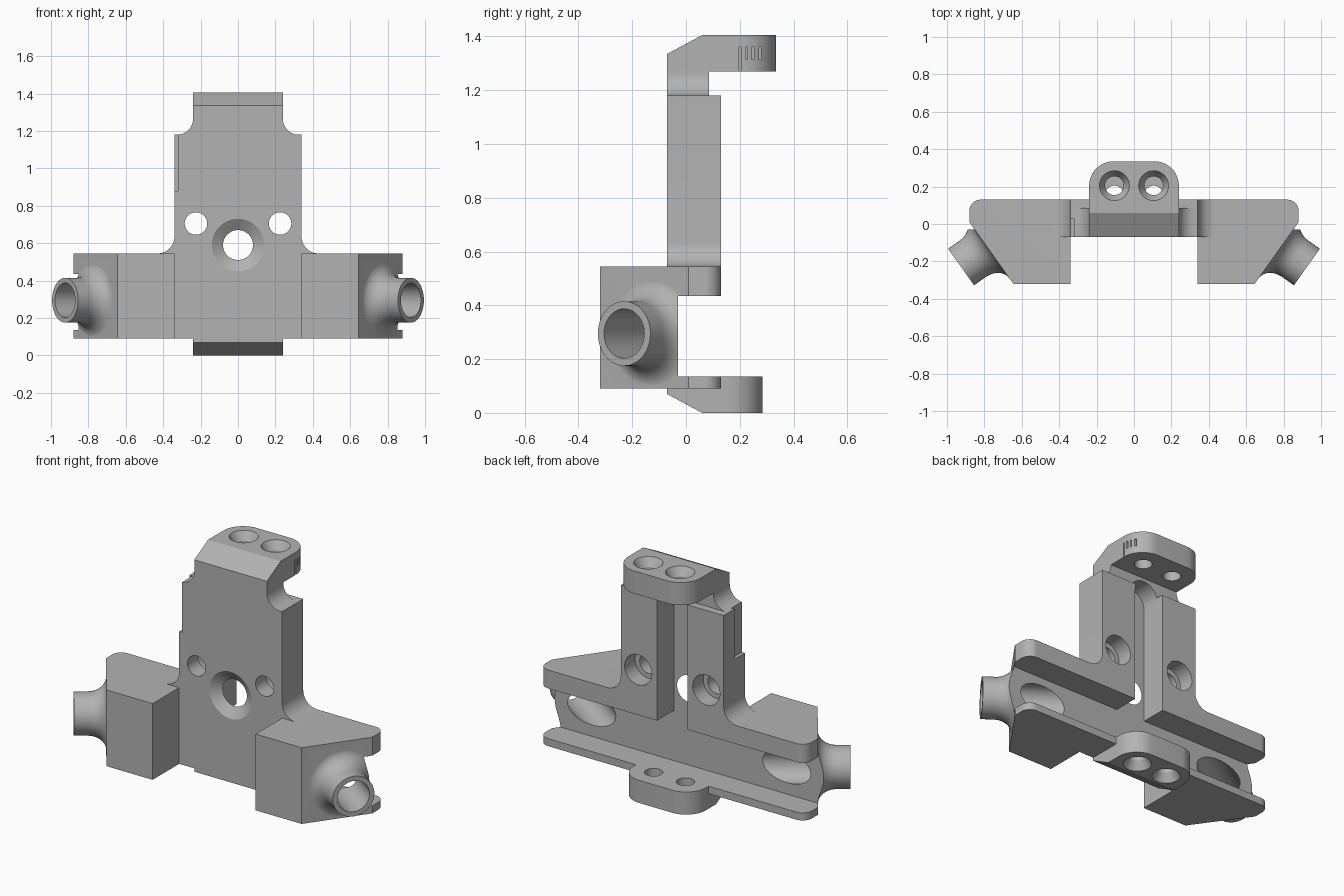
import bpy, bmesh
from math import sin, cos, pi, radians, sqrt
from mathutils import Vector, Matrix

cube = bpy.data.objects.get("Cube")
if cube:
    bpy.data.objects.remove(cube, do_unlink=True)

grey = bpy.data.materials.new("Machined grey")
grey.use_nodes = True
GREY = (0.45, 0.45, 0.45, 1)
grey.diffuse_color = GREY
grey.node_tree.nodes["Principled BSDF"].inputs["Base Color"].default_value = GREY


def add(name, bm):
    bmesh.ops.recalc_face_normals(bm, faces=bm.faces)
    mesh = bpy.data.meshes.new(name)
    bm.to_mesh(mesh)
    bm.free()
    mesh.materials.append(grey)
    ob = bpy.data.objects.new(name, mesh)
    bpy.context.collection.objects.link(ob)
    return ob


def arc(cx, cy, r, a0, a1, n=12):
    angles = [radians(a0 + (a1 - a0) * i / n) for i in range(n + 1)]
    return [(cx + r * cos(a), cy + r * sin(a)) for a in angles]


def mirrored(half):
    """Close a right-hand outline with its mirror image."""
    return half + [(-x, y) for x, y in reversed(half)]


def prism(name, outline, axis, lo, hi):
    """Extrude an outline along one axis."""
    place = {"x": lambda a, b, t: (t, a, b),
             "y": lambda a, b, t: (a, t, b),
             "z": lambda a, b, t: (a, b, t)}[axis]
    bm = bmesh.new()
    rings = [[bm.verts.new(place(a, b, t)) for a, b in outline] for t in (lo, hi)]
    bm.faces.new(rings[0])
    bm.faces.new(rings[1])
    n = len(outline)
    for i in range(n):
        j = (i + 1) % n
        bm.faces.new((rings[0][i], rings[0][j], rings[1][j], rings[1][i]))
    return add(name, bm)


def box(name, x, y, z):
    return prism(name, [(x[0], y[0]), (x[1], y[0]), (x[1], y[1]), (x[0], y[1])], "z", *z)


def turned(name, profile, origin, direction, sides=48):
    """Solid of revolution; profile holds (distance along axis, radius)."""
    turn = Vector((0, 0, 1)).rotation_difference(Vector(direction)).to_matrix().to_4x4()
    frame = Matrix.Translation(origin) @ turn
    bm = bmesh.new()
    rings = []
    for d, r in profile:
        rings.append([bm.verts.new(frame @ Vector((r * cos(2 * pi * k / sides),
                                                   r * sin(2 * pi * k / sides), d)))
                      for k in range(sides)])
    for a, b in zip(rings, rings[1:]):
        for k in range(sides):
            j = (k + 1) % sides
            bm.faces.new((a[k], a[j], b[j], b[k]))
    bm.faces.new(rings[0])
    bm.faces.new(rings[-1])
    return add(name, bm)


def combine(target, tool, operation):
    mod = target.modifiers.new(operation, "BOOLEAN")
    mod.operation, mod.solver, mod.object = operation, "EXACT", tool
    graph = bpy.context.evaluated_depsgraph_get()
    graph.update()
    mesh = bpy.data.meshes.new_from_object(target.evaluated_get(graph))
    target.modifiers.clear()
    target.data = mesh
    bpy.data.objects.remove(tool, do_unlink=True)


# Wide base with two swept wings
wing = [(0.34, -0.07), (0.34, -0.32), (0.645, -0.32), (0.88, 0.01)]
bracket = prism("bracket_body", mirrored(wing + arc(0.82, 0.07, 0.06, 0, 90)), "z", 0.09, 0.545)

# Upright plate with filleted feet, then the narrow neck
upright = [(0.43, 0.5)] + arc(0.43, 0.635, 0.09, 270, 180) + [(0.34, 1.18)]
neck = [(0.325, 1.1)] + arc(0.325, 1.265, 0.085, 270, 180) + [(0.24, 1.28)]
solids = [prism("upright_plate", mirrored(upright), "y", -0.07, 0.13),
          prism("neck", mirrored(neck), "y", -0.07, 0.085)]

# Clamp lugs: chamfered side profile trimmed to a rounded plan
lugs = [("top_lug", 0.335, [(-0.07, 1.15), (-0.07, 1.335), (0.06, 1.405), (0.4, 1.405),
                            (0.4, 1.27), (0.085, 1.27), (0.085, 1.15)]),
        ("bottom_lug", 0.285, [(-0.07, 0.135), (-0.07, 0.07), (0.06, 0), (0.4, 0),
                               (0.4, 0.135)])]
for name, back, profile in lugs:
    lug = prism(name, profile, "x", -0.24, 0.24)
    plan = [(0.24, -0.2)] + arc(0.11, back - 0.13, 0.13, 0, 90)
    combine(lug, prism("lug_plan", mirrored(plan), "z", -0.2, 1.6), "INTERSECT")
    solids.append(lug)

# Flared tubes on the slanted wing ends
AXIS = Vector((0.815, -0.58, 0)).normalized()
flare = [(-0.06, 0.2)]
for i in range(13):
    a = i / 12 * pi / 2
    flare.append((0.1 - 0.1 * cos(a), 0.2 - 0.08 * sin(a)))
flare.append((0.176, 0.12))
for s in (1, -1):
    base = (s * 0.781, -0.128, 0.295)
    solids.append(turned("flared_tube", flare, base, (s * AXIS.x, AXIS.y, 0)))

for solid in solids:
    combine(bracket, solid, "UNION")

# Rear channel, arched groove and side recess
groove = [(0.1, 0.3)] + arc(0, 1.15, 0.1, 0, 90)[:-1]
cutters = [box("channel", (-1.2, 1.2), (-0.03, 0.5), (0.135, 0.435)),
           prism("groove", mirrored(groove), "y", -0.03, 0.4),
           box("side_recess", (-0.4, -0.32), (-0.2, 0.03), (0.88, 1.2))]

# Main countersunk hole and the tube bores
cutters.append(turned("main_hole", [(-0.02, 0.155), (0, 0.14), (0.04, 0.08), (0.3, 0.08)],
                      (0, -0.07, 0.59), (0, 1, 0)))
for s in (1, -1):
    cutters.append(turned("tube_bore", [(-0.4, 0.092), (0.3, 0.092)],
                          (s * 0.781, -0.128, 0.295), (s * AXIS.x, AXIS.y, 0)))
    # Counterbored bolt holes in the upright
    cutters.append(turned("bolt_hole", [(-0.2, 0.06), (0.03, 0.06), (0.03, 0.09), (0.2, 0.09)],
                          (s * 0.225, 0, 0.705), (0, 1, 0)))
    # Countersunk lug holes
    sink = [(-0.02, 0.09), (0, 0.08), (0.05, 0.05), (0.17, 0.05)]
    cutters.append(turned("top_lug_hole", sink, (s * 0.105, 0.205, 1.405), (0, 0, -1)))
    cutters.append(turned("bottom_lug_hole", sink, (s * 0.105, 0.155, 0), (0, 0, 1)))

# Thin grip slits on one side of the top lug
for i in range(4):
    y = 0.2 + i * 0.025
    face = 0.11 + sqrt(0.13 ** 2 - max(0, y - 0.205) ** 2)
    low = 1.27 if i == 0 else 1.315
    cutters.append(box("grip_slit", (face - 0.012, 0.3), (y - 0.004, y + 0.004), (low, 1.36)))

for cutter in cutters:
    combine(bracket, cutter, "DIFFERENCE")

# Smooth the round surfaces, keep the machined edges
bpy.ops.object.select_all(action="DESELECT")
bracket.select_set(True)
bpy.context.view_layer.objects.active = bracket
bpy.ops.object.shade_smooth_by_angle(angle=radians(25))
